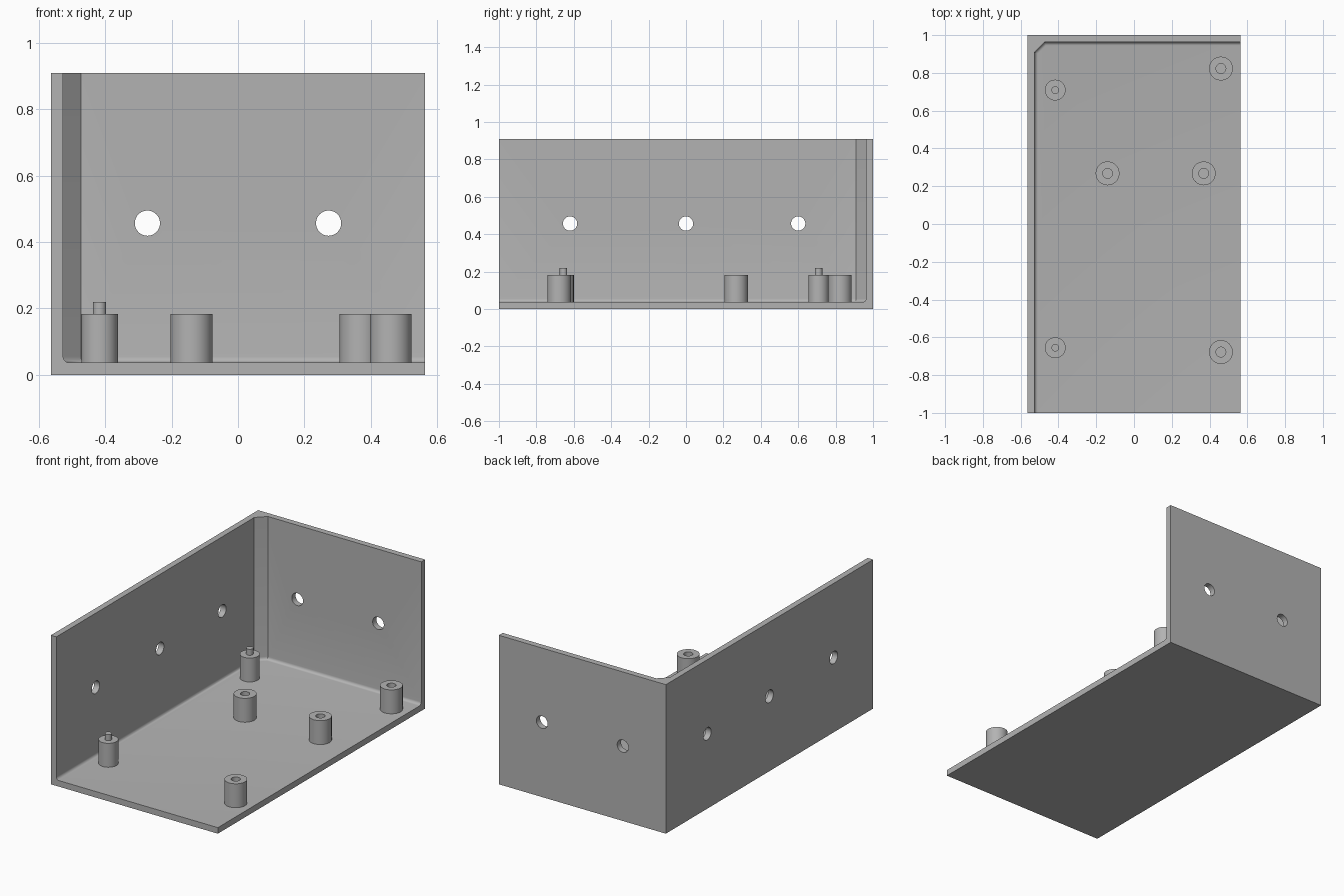
import bpy, bmesh
from math import pi
from mathutils import Matrix, Vector

HX, HY, H = 0.564, 1.0, 0.91      # half width, half depth, height
T = 0.037                         # wall and floor thickness
CHAMFER, FILLET = 0.054, 0.018
HOLE_Z, HOLE_R = 0.457, 0.038

if "Cube" in bpy.data.objects:
    bpy.data.objects.remove(bpy.data.objects["Cube"], do_unlink=True)

grey = bpy.data.materials.new("plain grey")
grey.use_nodes = True
grey.diffuse_color = (0.45, 0.45, 0.45, 1)
grey.node_tree.nodes["Principled BSDF"].inputs["Base Color"].default_value = grey.diffuse_color


def make(name, bm):
    bmesh.ops.recalc_face_normals(bm, faces=bm.faces)
    mesh = bpy.data.meshes.new(name)
    bm.to_mesh(mesh)
    bm.free()
    mesh.materials.append(grey)
    obj = bpy.data.objects.new(name, mesh)
    bpy.context.collection.objects.link(obj)
    return obj


def smooth(obj):
    bpy.ops.object.select_all(action='DESELECT')
    obj.select_set(True)
    bpy.context.view_layer.objects.active = obj
    bpy.ops.object.shade_smooth_by_angle(angle=pi / 6)


def cut(obj, cutter):
    cutter.hide_render = True
    mod = obj.modifiers.new("cut", 'BOOLEAN')
    mod.operation, mod.solver, mod.object = 'DIFFERENCE', 'EXACT', cutter
    bpy.context.view_layer.objects.active = obj
    bpy.ops.object.modifier_apply(modifier=mod.name)
    bpy.data.objects.remove(cutter, do_unlink=True)


# Solid block that becomes the floor and two walls
bm = bmesh.new()
bmesh.ops.create_cube(bm, size=1, matrix=Matrix.Translation((0, 0, H / 2))
                      @ Matrix.Diagonal((2 * HX, 2 * HY, H, 1)))
bracket = make("corner_bracket", bm)

# Inner space: chamfered upright corner, rounded where walls meet the floor
x0, y1 = -HX + T, HY - T
outline = [(x0, -2), (x0, y1 - CHAMFER), (x0 + CHAMFER, y1), (2, y1), (2, -2)]
bm = bmesh.new()
base = bm.faces.new([bm.verts.new((x, y, T)) for x, y in outline])
res = bmesh.ops.extrude_face_region(bm, geom=[base])
bmesh.ops.translate(bm, vec=(0, 0, 2),
                    verts=[v for v in res["geom"] if isinstance(v, bmesh.types.BMVert)])
if not base.is_valid or len(bm.faces) < 7:
    bm.faces.new([v for v in bm.verts if v.co.z < 1])
bm.normal_update()
root = [e for e in bm.edges if all(v.co.z < 1 for v in e.verts)
        and all(min(v.co.x for v in e.verts) < 1 for _ in [0])
        and max(v.co.y for v in e.verts) > -1]
bmesh.ops.recalc_face_normals(bm, faces=bm.faces)
bmesh.ops.bevel(bm, geom=root, offset=FILLET, segments=5, profile=0.5, affect='EDGES')
cut(bracket, make("inner_space", bm))


# Screw holes through the two walls
def drill(centre, axis):
    bm = bmesh.new()
    turn = Vector((0, 0, 1)).rotation_difference(Vector(axis)).to_matrix().to_4x4()
    bmesh.ops.create_cone(bm, cap_ends=True, segments=40, radius1=HOLE_R, radius2=HOLE_R,
                          depth=0.2, matrix=Matrix.Translation(centre) @ turn)
    cut(bracket, make("drill", bm))


for y in (-0.62, 0, 0.6):
    drill((-HX, y, HOLE_Z), (1, 0, 0))
for x in (-0.273, 0.273):
    drill((x, HY, HOLE_Z), (0, 1, 0))
smooth(bracket)


# Standoffs: a post whose centre either rises as a pin or sinks as a bore
def standoff(name, x, y, radius, inner, inner_z, top=0.183):
    profile = [(0, T - 0.01), (radius, T - 0.01), (radius, top),
               (inner, top), (inner, inner_z), (0, inner_z)]
    bm = bmesh.new()
    pts = [bm.verts.new((r, 0, z)) for r, z in profile]
    edges = [bm.edges.new(pair) for pair in zip(pts, pts[1:])]
    bmesh.ops.spin(bm, geom=pts + edges, cent=(0, 0, 0), axis=(0, 0, 1),
                   angle=2 * pi, steps=40, use_merge=True)
    bmesh.ops.remove_doubles(bm, verts=bm.verts, dist=1e-5)
    obj = make(name, bm)
    obj.location = (x, y, 0)
    smooth(obj)


for place, y in (("front", -0.655), ("back", 0.709)):
    standoff(place + "_pin_post", -0.417, y, 0.055, 0.02, 0.22)
for place, x, y in (("front_left", 0.46, -0.678), ("back_left", 0.46, 0.823),
                    ("middle_right", -0.14, 0.268), ("middle_left", 0.369, 0.268)):
    standoff(place + "_bored_post", x, y, 0.063, 0.026, T + 0.002)
